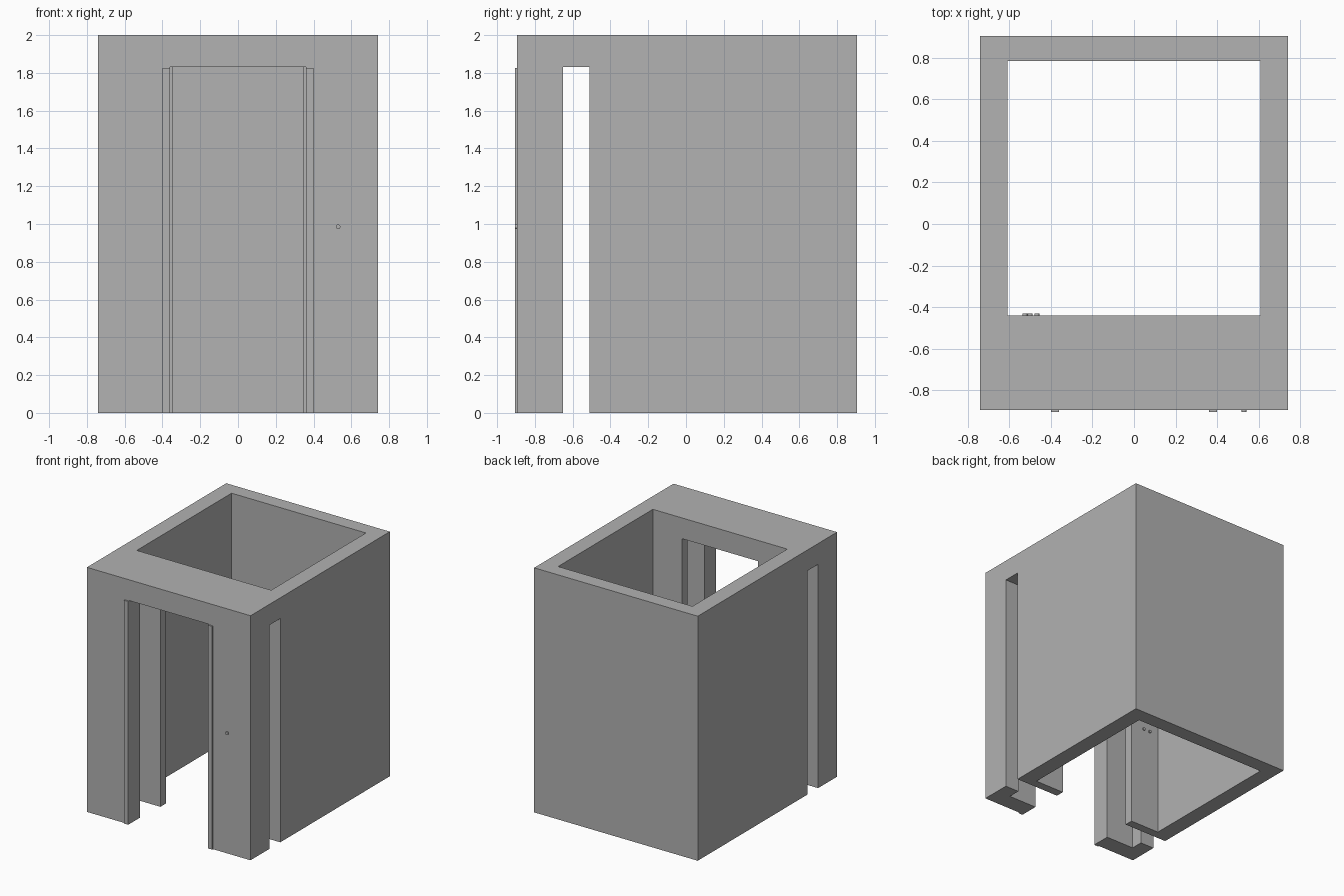
import bpy, bmesh, math
from mathutils import Matrix

cube = bpy.data.objects.get("Cube")
if cube:
    bpy.data.objects.remove(cube, do_unlink=True)

grey = bpy.data.materials.new("concrete grey")
grey.use_nodes = True
colour = (0.445, 0.445, 0.445, 1)
grey.diffuse_color = colour
grey.node_tree.nodes["Principled BSDF"].inputs["Base Color"].default_value = colour


def add_object(name, bm):
    bmesh.ops.recalc_face_normals(bm, faces=bm.faces[:])
    mesh = bpy.data.meshes.new(name)
    bm.to_mesh(mesh)
    bm.free()
    mesh.materials.append(grey)
    ob = bpy.data.objects.new(name, mesh)
    bpy.context.collection.objects.link(ob)
    return ob


def prism(name, outline, z0, z1):
    """Extrude a plan outline between two heights."""
    bm = bmesh.new()
    face = bm.faces.new([bm.verts.new((x, y, z0)) for x, y in outline])
    top = bmesh.ops.extrude_face_region(bm, geom=[face])["geom"]
    verts = [g for g in top if isinstance(g, bmesh.types.BMVert)]
    bmesh.ops.translate(bm, verts=verts, vec=(0, 0, z1 - z0))
    return add_object(name, bm)


def mirrored(half):
    return half + [(-x, y) for x, y in reversed(half)]


def button(name, x, y, z):
    """Short round button whose axis runs front to back."""
    bm = bmesh.new()
    bmesh.ops.create_cone(bm, cap_ends=True, segments=16, radius1=0.012, radius2=0.012,
                          depth=0.02, matrix=Matrix.Translation((x, y, z))
                          @ Matrix.Rotation(math.pi / 2, 4, "X"))
    return add_object(name, bm)


FRONT, BACK, SHAFT_FRONT, DOOR_TOP = -0.895, 0.905, -0.44, 1.83

# Solid housing
housing = prism("shaft_housing", mirrored([(0.74, FRONT), (0.74, BACK)]), 0, 2)

# Vertical shaft, and the doorway with its door pockets and side slots
shaft = prism("shaft_cutter", mirrored([(0.608, SHAFT_FRONT), (0.608, 0.785)]), -0.2, 2.2)
doorway = prism("doorway_cutter", mirrored([
    (0.36, -1), (0.36, -0.75), (0.615, -0.75), (0.615, -0.65), (0.9, -0.65),
    (0.9, -0.51), (0.345, -0.51), (0.345, -0.3)]), -0.2, DOOR_TOP)
cutters = [shaft, doorway]
for cutter in cutters:
    cutter.hide_render = True
    mod = housing.modifiers.new(cutter.name, "BOOLEAN")
    mod.operation, mod.solver, mod.object = "DIFFERENCE", "EXACT", cutter

# Bake the cuts and drop the cutters
depsgraph = bpy.context.evaluated_depsgraph_get()
carved = bpy.data.meshes.new_from_object(housing.evaluated_get(depsgraph))
housing.modifiers.clear()
housing.data = carved
for cutter in cutters:
    bpy.data.objects.remove(cutter, do_unlink=True)

# Raised trim on both sides of the doorway
for side, name in ((1, "left_door_trim"), (-1, "right_door_trim")):
    prism(name, [(side * 0.361, FRONT - 0.01), (side * 0.4, FRONT - 0.01),
                 (side * 0.4, FRONT), (side * 0.361, FRONT)], 0, DOOR_TOP - 0.004)

# Call button outside, three control buttons inside the shaft
button("call_button", 0.53, FRONT, 0.985)
for i, (x, z) in enumerate([(-0.525, 0.86), (-0.5, 0.95), (-0.467, 0.86)]):
    button(f"control_button_{i + 1}", x, SHAFT_FRONT, z)
